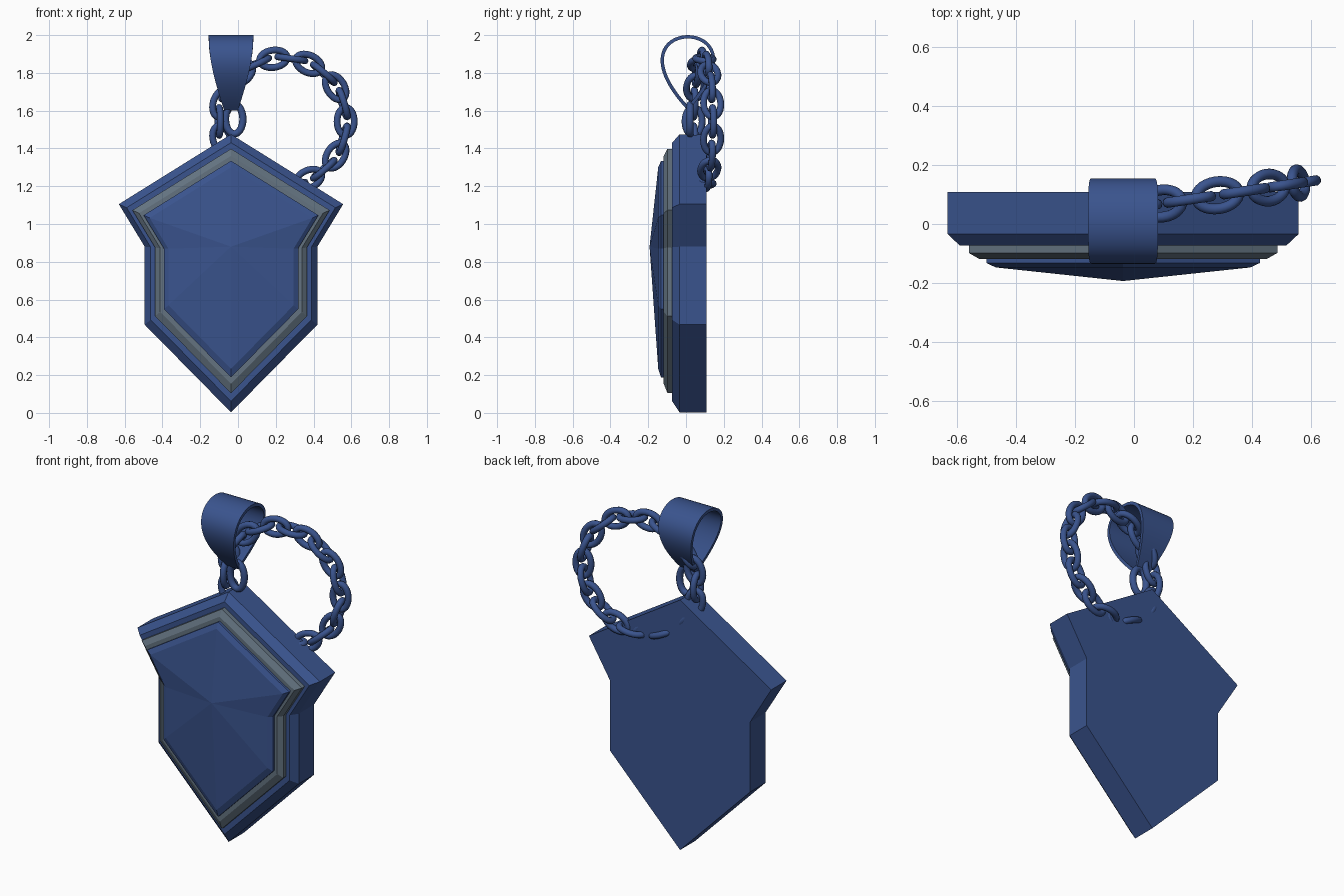
import bpy, bmesh, math
from mathutils import Vector, Matrix

if "Cube" in bpy.data.objects:
    bpy.data.objects.remove(bpy.data.objects["Cube"])

CX = -0.037   # pendant axis
CZ = 0.84     # centre for the stepped outlines


def material(name, col):
    m = bpy.data.materials.new(name)
    m.diffuse_color = (*col, 1)
    m.use_nodes = True
    m.node_tree.nodes["Principled BSDF"].inputs["Base Color"].default_value = m.diffuse_color
    return m


blue = material("deep blue", (0.042, 0.088, 0.27))
grey = material("slate grey", (0.125, 0.17, 0.215))


def finish(name, bm, mat, smooth=False):
    bmesh.ops.recalc_face_normals(bm, faces=bm.faces)
    me = bpy.data.meshes.new(name)
    bm.to_mesh(me)
    bm.free()
    me.materials.append(mat)
    ob = bpy.data.objects.new(name, me)
    bpy.context.collection.objects.link(ob)
    if smooth:
        for p in me.polygons:
            p.use_smooth = True
    return ob


# Shield outline, right half mirrored to the left
half = [(0.594, 1.105), (0.457, 0.88), (0.457, 0.467)]
outline = [(0, 1.475)] + half + [(0, 0.003)] + [(-x, z) for x, z in reversed(half)]


def plate(name, layers, mat, apex=None):
    """Stack of scaled outlines (scale, y) joined by walls, optional pointed front."""
    bm = bmesh.new()
    rings = [[bm.verts.new((CX + x * s, y, CZ + (z - CZ) * s)) for x, z in outline]
             for s, y in layers]
    n = len(outline)
    bm.faces.new(rings[0])
    for a, b in zip(rings, rings[1:]):
        for i in range(n):
            j = (i + 1) % n
            bm.faces.new((a[i], a[j], b[j], b[i]))
    if apex:
        tip = bm.verts.new(apex)
        for i in range(n):
            bm.faces.new((rings[-1][i], rings[-1][(i + 1) % n], tip))
    else:
        bm.faces.new(rings[-1])
    return finish(name, bm, mat)


plate("shield_base", [(1, 0.108), (1, -0.034), (0.93, -0.073)], blue)
plate("grey_border", [(0.879, -0.06), (0.879, -0.098), (0.82, -0.118)], grey)
plate("gem_front", [(0.779, -0.10), (0.779, -0.132), (0.725, -0.147)], blue,
      apex=(CX, -0.193, 0.88))


def link(name, matrix, half_len, half_wid, wire, n=28, k=10):
    """Oval chain link, long axis on local X, lying in local XY."""
    bm = bmesh.new()
    rings = []
    for i in range(n):
        t = 2 * math.pi * i / n
        c = Vector((half_len * math.cos(t), half_wid * math.sin(t), 0))
        nrm = Vector((half_wid * math.cos(t), half_len * math.sin(t), 0)).normalized()
        ring = []
        for q in range(k):
            u = 2 * math.pi * q / k
            p = c + nrm * wire * math.cos(u) + Vector((0, 0, wire * math.sin(u)))
            ring.append(bm.verts.new(matrix @ p))
        rings.append(ring)
    for i in range(n):
        a, b = rings[i], rings[(i + 1) % n]
        for q in range(k):
            r = (q + 1) % k
            bm.faces.new((a[q], a[r], b[r], b[q]))
    return finish(name, bm, blue, True)


# Closed chain loop, tilted slightly backwards to the right
LINKS, R = 22, 0.335
for i in range(LINKS):
    a = 2 * math.pi * i / LINKS
    pos = Vector((0.235 + R * math.cos(a), 0, 1.543 + R * math.sin(a)))
    pos.y = 0.055 + 0.15 * pos.x
    tan = Vector((-math.sin(a), -0.15 * math.sin(a), math.cos(a))).normalized()
    nrm = Vector((0.15, -1, 0)).normalized()
    side = nrm.cross(tan).normalized()
    if i % 2:
        side, nrm = nrm, -side
    m = Matrix((tan, side, nrm)).transposed().to_4x4()
    m.translation = pos
    link("chain_link", m, 0.074, 0.046, 0.018)

# Ring joining the bail to the shield
m = Matrix(((0, 1, 0), (0, 0, 1), (1, 0, 0))).to_4x4()
m.translation = (-0.02, 0.022, 1.555)
link("jump_ring", m, 0.078, 0.046, 0.019)

# Bail: teardrop band, widening upwards
bm = bmesh.new()
N = 56
rows = []
for i in range(N):
    t = 2 * math.pi * i / N
    z = 1.8 - 0.2 * math.cos(t)
    y = 0.01 + 0.188 * math.sin(t) * abs(math.sin(t / 2))
    f = (z - 1.6) / 0.4
    w = 0.036 + 0.082 * math.sin(f * math.pi / 2)
    rows.append([bm.verts.new((CX + w * s, y, z)) for s in (-1, -0.33, 0.33, 1)])
for i in range(N):
    a, b = rows[i], rows[(i + 1) % N]
    for q in range(3):
        bm.faces.new((a[q], a[q + 1], b[q + 1], b[q]))
bail = finish("bail", bm, blue)
mod = bail.modifiers.new("thickness", 'SOLIDIFY')
mod.thickness = 0.018
mod.offset = -1
bpy.context.view_layer.objects.active = bail
bail.select_set(True)
bpy.ops.object.modifier_apply(modifier=mod.name)
bpy.ops.object.shade_smooth_by_angle(angle=math.radians(40))
